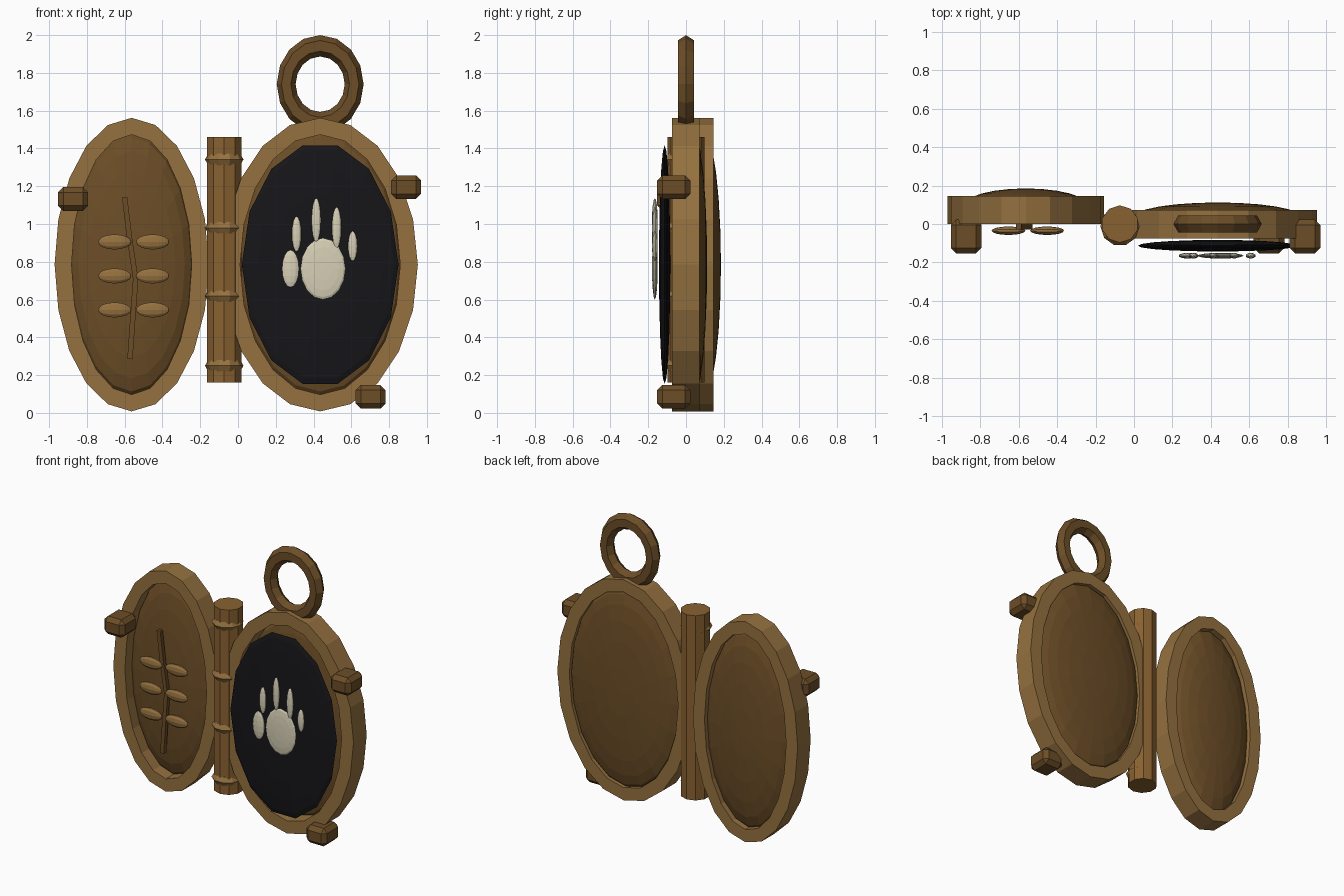
import bpy, bmesh, math
from mathutils import Matrix, Vector

if "Cube" in bpy.data.objects:
    bpy.data.objects.remove(bpy.data.objects["Cube"])


def mat(name, rgb):
    m = bpy.data.materials.new(name)
    m.diffuse_color = (*rgb, 1)
    m.use_nodes = True
    m.node_tree.nodes["Principled BSDF"].inputs["Base Color"].default_value = m.diffuse_color
    return m


GOLD = mat("light_bronze", (0.30, 0.165, 0.05))
BRONZE = mat("bronze", (0.25, 0.12, 0.03))
DARK = mat("dark_bronze", (0.15, 0.075, 0.02))
BLACK = mat("black", (0.008, 0.008, 0.01))
CREAM = mat("cream", (0.68, 0.63, 0.47))


def finish(bm, name, material):
    me = bpy.data.meshes.new(name)
    bmesh.ops.recalc_face_normals(bm, faces=bm.faces)
    bm.to_mesh(me)
    bm.free()
    ob = bpy.data.objects.new(name, me)
    bpy.context.collection.objects.link(ob)
    me.materials.append(material)
    return ob


def ellipsoid(name, c, r, material, seg=12, rings=8, axis='Y'):
    """Flattened low-poly sphere with its poles along the given axis."""
    bm = bmesh.new()
    bmesh.ops.create_uvsphere(bm, u_segments=seg, v_segments=rings, radius=1)
    rot = {'Y': Matrix.Rotation(math.pi / 2, 4, 'X'), 'X': Matrix.Rotation(math.pi / 2, 4, 'Y'),
           'Z': Matrix.Identity(4)}[axis]
    if axis == 'Y':  # put a vertex at the top
        rot = rot @ Matrix.Rotation(math.pi / 2, 4, 'Z')
    bm.transform(Matrix.Translation(c) @ Matrix.Diagonal((*r, 1)) @ rot)
    return finish(bm, name, material)


def sweep(name, n, section, place, material):
    """Closed ring: section points carried through n stations by place(angle, point)."""
    bm = bmesh.new()
    rows = [[bm.verts.new(place(2 * math.pi * i / n, p)) for p in section] for i in range(n)]
    k = len(section)
    for i in range(n):
        a, b = rows[i], rows[(i + 1) % n]
        for j in range(k):
            bm.faces.new((a[j], a[(j + 1) % k], b[(j + 1) % k], b[j]))
    return finish(bm, name, material)


def oval_frame(name, cx, cz, outer, inner, y0, y1):
    section = [(outer, y0), (outer, y1), (inner, y1), (inner, y0)]
    return sweep(name, 20, section, lambda t, p: Vector(
        (cx + p[0][0] * math.cos(t), p[1], cz + p[0][1] * math.sin(t))), GOLD)


def hexagon(r):
    return [(r * math.cos(math.pi * j / 3), r * math.sin(math.pi * j / 3)) for j in range(6)]


# Two open halves: frame and domed plate
LX, RX, CZ = -0.563, 0.435, 0.785
oval_frame("left_frame", LX, CZ, (0.408, 0.777), (0.318, 0.688), 0.0, 0.145)
oval_frame("right_frame", RX, CZ, (0.517, 0.777), (0.424, 0.688), -0.075, 0.072)
ellipsoid("left_plate", (LX, 0.095, CZ), (0.325, 0.09, 0.695), DARK, 20, 12)
ellipsoid("right_plate", (RX, 0.04, CZ), (0.43, 0.072, 0.695), DARK, 20, 12)
ellipsoid("black_inlay", (RX, -0.113, CZ), (0.415, 0.03, 0.648), BLACK, 14, 10)

# Hanging loop
sweep("hanging_loop", 16, hexagon(0.05), lambda t, p: Vector(
    (RX + (0.18 + p[0]) * math.cos(t), p[1],
     1.74 + (0.18 + p[0]) * 1.13 * math.sin(t))), DARK)

# Hinge barrel and bands
HX = -0.073
bm = bmesh.new()
bmesh.ops.create_cone(bm, cap_ends=True, segments=10, radius1=0.097, radius2=0.097, depth=1.3,
                      matrix=Matrix.Translation((HX, 0, 0.81)))
finish(bm, "hinge_barrel", BRONZE)
for i, z in enumerate((0.25, 0.618, 0.98, 1.342)):
    sweep(f"hinge_band_{i}", 10, hexagon(0.036), lambda t, p: Vector(
        (HX + (0.066 + p[0]) * math.cos(t), -0.012 + (0.066 + p[0]) * math.sin(t),
         z + p[1])), GOLD)

# Clasp knobs
for i, (x, z) in enumerate(((-0.873, 1.132), (0.89, 1.195), (0.702, 0.085))):
    bm = bmesh.new()
    bmesh.ops.create_cube(bm, size=1, matrix=Matrix.Translation((x, -0.065, z))
                          @ Matrix.Diagonal((0.16, 0.175, 0.126, 1)))
    bmesh.ops.bevel(bm, geom=bm.edges[:], offset=0.028, segments=1, affect='EDGES')
    finish(bm, f"clasp_knob_{i}", DARK)

# Paw emblem: main pad and toes (x, z, half width, half height)
ellipsoid("paw_pad", (0.45, -0.165, 0.763), (0.119, 0.015, 0.163), CREAM, 16, 8)
toes = ((0.278, 0.763, 0.047, 0.1), (0.31, 0.947, 0.026, 0.094), (0.414, 1.02, 0.026, 0.117),
        (0.522, 0.98, 0.026, 0.11), (0.607, 0.883, 0.026, 0.08))
for i, (x, z, rx, rz) in enumerate(toes):
    ellipsoid(f"paw_toe_{i}", (x, -0.165, z), (rx, 0.015, rz), CREAM, 10, 8, 'Z')

# Leaf sprig
for i, z in enumerate((0.545, 0.725, 0.905)):
    for side, x in (("left", -0.653), ("right", -0.452)):
        ellipsoid(f"leaf_{side}_{i}", (x, -0.035, z), (0.088, 0.022, 0.042), GOLD, 10, 8, 'X')
stem = [(-0.6, 1.14), (-0.575, 0.93), (-0.542, 0.71), (-0.558, 0.49), (-0.572, 0.285)]
bm = bmesh.new()
prev = None
for x, z in stem:
    row = [bm.verts.new((x + 0.014 * a, -0.015 + 0.014 * b, z))
           for a, b in ((1, -1), (1, 1), (-1, 1), (-1, -1))]
    if prev:
        for j in range(4):
            bm.faces.new((prev[j], prev[(j + 1) % 4], row[(j + 1) % 4], row[j]))
    else:
        bm.faces.new(row)
    prev = row
bm.faces.new(prev)
finish(bm, "sprig_stem", DARK)
